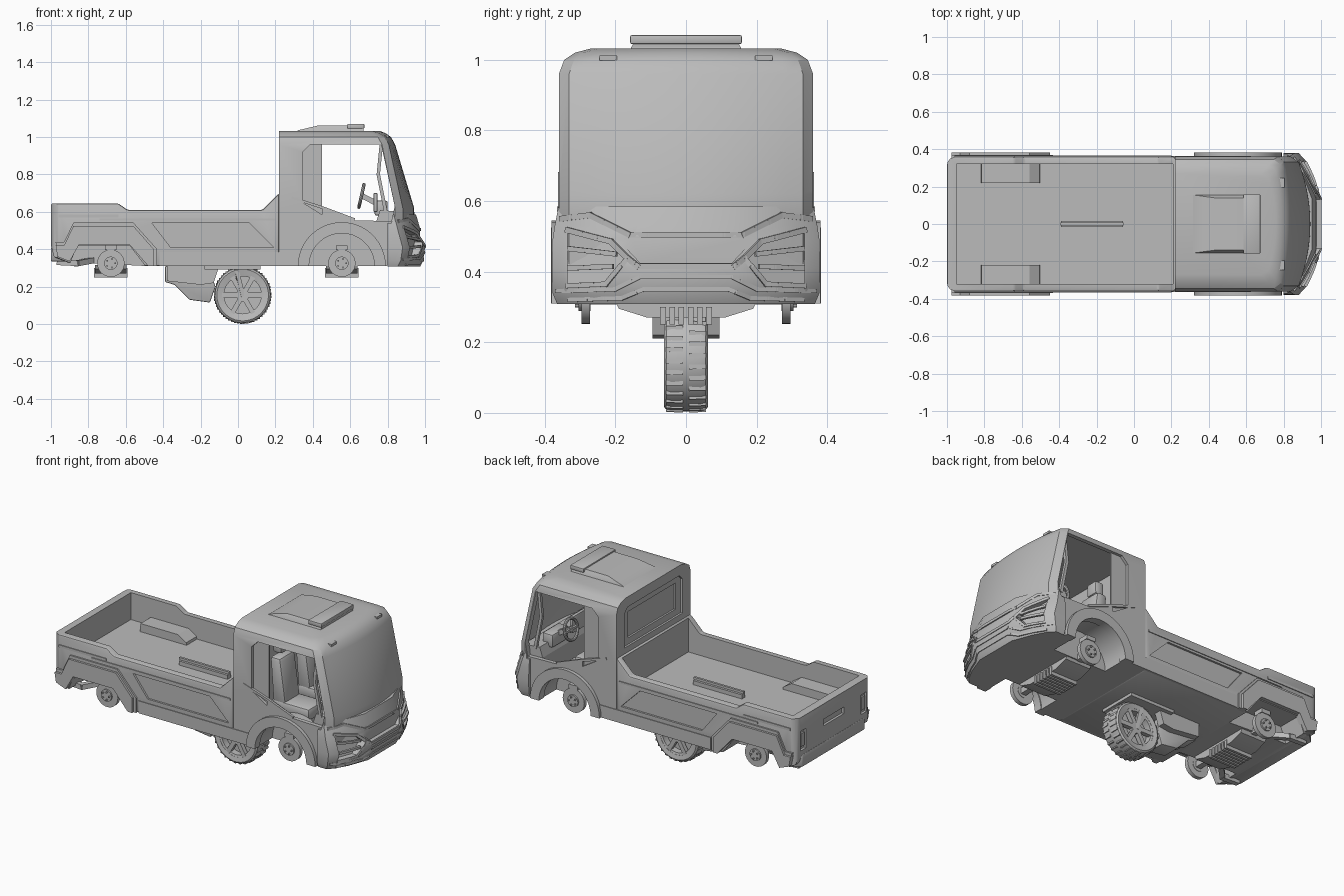
import bpy, bmesh, math
from mathutils import Vector, Matrix

if "Cube" in bpy.data.objects:
    bpy.data.objects.remove(bpy.data.objects["Cube"])

grey = bpy.data.materials.new("plain_grey")
grey.use_nodes = True
grey.diffuse_color = (0.5, 0.5, 0.5, 1)
grey.node_tree.nodes["Principled BSDF"].inputs["Base Color"].default_value = (0.5, 0.5, 0.5, 1)
parts = []


def finish(name, bm, bevel=0):
    bmesh.ops.recalc_face_normals(bm, faces=bm.faces)
    if bevel:
        bmesh.ops.bevel(bm, geom=bm.edges[:], offset=bevel, segments=2, affect='EDGES', profile=0.5)
    me = bpy.data.meshes.new(name)
    bm.to_mesh(me)
    bm.free()
    ob = bpy.data.objects.new(name, me)
    bpy.context.scene.collection.objects.link(ob)
    me.materials.append(grey)
    parts.append(ob)
    return ob


def skin(name, rings, bevel=0, closed=False):
    """Join equal rings of points into a skin, capped at both ends."""
    bm = bmesh.new()
    vs = [[bm.verts.new(p) for p in r] for r in rings]
    n = len(vs[0])
    pairs = list(zip(vs, vs[1:])) + ([(vs[-1], vs[0])] if closed else [])
    for a, b in pairs:
        for i in range(n):
            bm.faces.new((a[i], a[(i + 1) % n], b[(i + 1) % n], b[i]))
    if not closed:
        bm.faces.new(vs[0])
        bm.faces.new(vs[-1])
    return finish(name, bm, bevel)


def prism(name, pts, axis, a, b, bevel=0):
    put = {'x': lambda p, d: (d, p[0], p[1]), 'y': lambda p, d: (p[0], d, p[1]),
           'z': lambda p, d: (p[0], p[1], d)}[axis]
    return skin(name, [[put(p, d) for p in pts] for d in (a, b)], bevel)


def box(name, x0, x1, y0, y1, z0, z1, bevel=0):
    return prism(name, [(x0, y0), (x1, y0), (x1, y1), (x0, y1)], 'z', z0, z1, bevel)


def circle(cx, cz, r, n=32, a0=0, a1=2 * math.pi):
    return [(cx + r * math.cos(a0 + (a1 - a0) * i / n), cz + r * math.sin(a0 + (a1 - a0) * i / n))
            for i in range(n)]


def rod(name, p, q, w):
    """Square bar between two points."""
    p, q = Vector(p), Vector(q)
    rot = (q - p).to_track_quat('Z', 'Y').to_matrix().to_4x4()
    bm = bmesh.new()
    bmesh.ops.create_cube(bm, size=1, matrix=Matrix.Translation((p + q) / 2) @ rot
                          @ Matrix.Diagonal((w, w, (q - p).length + w * 0.6, 1)))
    return finish(name, bm)


def lathe(name, profile, cx, cz, steps=40):
    """Turn a closed (radius, y) profile about a crosswise axle."""
    turn = [2 * math.pi * i / steps for i in range(steps)]
    return skin(name, [[(cx + r * math.cos(t), y, cz + r * math.sin(t)) for r, y in profile]
                       for t in turn], closed=True)


def cut(ob, cutter):
    cutter.hide_render = True
    m = ob.modifiers.new("cut", 'BOOLEAN')
    m.object, m.operation, m.solver = cutter, 'DIFFERENCE', 'EXACT'
    bpy.context.view_layer.update()
    me = bpy.data.meshes.new_from_object(ob.evaluated_get(bpy.context.evaluated_depsgraph_get()))
    ob.modifiers.clear()
    ob.data = me
    parts.remove(cutter)
    bpy.data.objects.remove(cutter)


# Load bed: hollowed tray with stepped rim, wheel wells and side recesses
WELL = [(-.91, .29), (-.86, .42), (-.58, .42), (-.48, .29)]
bed = prism("load_bed", [(-.9, .325), (-.985, .36), (-1, .42), (-1, .645), (-.64, .645), (-.59, .61),
                         (.13, .61), (.22, .7), (.22, .31), (-.48, .31), (-.78, .325)], 'y', -.36, .36, .01)
cut(bed, box("tray", -.95, .208, -.32, .32, .48, .8))
for s in (1, -1):
    cut(bed, prism("corner", [(-1.1, s * .4), (-1.1, s * .315), (-1, s * .315), (-.995, s * .335),
                              (-.982, s * .35), (-.955, s * .361), (-.955, s * .4)], 'z', .2, .8))
    cut(bed, prism("well", WELL, 'y', s * .21, s * .5))
    cut(bed, prism("recess", [(-.46, .54), (.06, .54), (.19, .41), (-.36, .41)], 'y', s * .348, s * .4))
    cut(bed, box("tail_recess", -1.1, -.985, s * .265, s * .32, .44, .56))
    box("tail_lamp", -.995, -.97, s * .275, s * .31, .46, .54)
    prism("wheel_housing", [(-.82, .47), (-.815, .53), (-.56, .53), (-.505, .495), (-.5, .47)],
          'y', s * .22, s * .33)
    for name, grow, y in (("rear_flare_step", .018, .37), ("rear_flare", 0, .383)):
        prism(name, [(-.965, .36), (-.975, .42 + grow), (-.93, .42 + grow), (-.88, .525 + grow),
                     (-.56, .525 + grow), (-.45 + grow, .4), (-.45 + grow, .31), (-.48, .31), (-.58, .425),
                     (-.85, .425), (-.9, .335)], 'y', s * .345, s * y)
    box("upper_side_trim", -.96, -.64, s * .355, s * .365, .57, .585)
    box("lower_side_trim", -.74, .2, s * .355, s * .365, .553, .565)
    box("side_step", -.42, .36, s * .35, s * .364, .31, .385)
    rod("exhaust", (-.96, s * .28, .33), (-.86, s * .28, .325), .03)
    rod("exhaust_bend", (-.86, s * .28, .325), (-.78, s * .2, .34), .03)
cut(bed, box("handle_recess", -1.1, -.985, -.1, .1, .51, .55))
box("tail_trim", -1.0, -.98, -.31, .31, .575, .585)
prism("rear_bumper", [(-1, -.3), (-.95, -.345), (-.92, -.345), (-.92, .345), (-.95, .345), (-1, .3)],
      'z', .335, .41, .006)


# Floor rail on the tray
box("floor_rail", -.39, -.06, -.016, .016, .475, .505)
rod("rail_slide", (-.39, 0, .515), (-.06, 0, .515), .014)


# Cab: lofted shell with a curved windscreen and turned-back corner posts
def cab_ring(z, w, xf, xc, back):
    ys = [.92 * w * (i / 7 - 1) for i in range(15)]
    return ([(back, -w, z), (xc - .03, -w, z)] + [(xf - (xf - xc) * (y / w) ** 2, y, z) for y in ys]
            + [(xc - .03, w, z), (back, w, z)])


LEVELS = [(.31, .36, .93, .85), (.56, .36, .943, .87), (.62, .36, .942, .87), (.96, .36, .84, .8),
          (1.0, .345, .818, .778), (1.02, .315, .79, .75), (1.032, .27, .76, .71)]
cab = skin("cab_shell", [cab_ring(*l, .22) for l in LEVELS])
INNER = [(.36, .335, .9, .83)] + [(z, .335, f - .03, c - .02) for z, w, f, c in LEVELS[1:4]]
cut(cab, skin("cabin_space", [cab_ring(*l, .255) for l in INNER + [(1.0, .3, .77, .73)]]))
cut(cab, prism("doorway", [(.45, .96), (.765, .96), (.838, .63), (.82, .55), (.62, .555), (.45, .625)],
               'y', -.5, .5))
AX = .555
for s in (1, -1):
    cut(cab, prism("front_well", circle(AX, .31, .185), 'y', s * .2, s * .5))
    cut(cab, prism("pillar_recess", [(.45, .96), (.385, .96), (.345, .92), (.345, .65), (.45, .585)],
                   'y', s * .343, s * .4))
cut(cab, prism("rear_window", [(-.28, .73), (.28, .73), (.28, .94), (.25, .97), (-.25, .97), (-.28, .94)],
               'x', .1, .232))
cut(cab, box("rear_pane", .1, .243, -.23, .23, .77, .93))
for s in (1, -1):
    for name, r0, r1, y0, y1 in (("front_flare", .175, .235, .33, .381), ("well_liner", .18, .195, .2, .35)):
        outer = circle(AX, .31, r1, 24, 0, math.pi * 25 / 24)[:25] + [(AX - r1, .31)]
        inner = circle(AX, .31, r0, 24, 0, math.pi * 25 / 24)[:24] + [(AX - r0, .31)]
        prism(name, outer + inner[::-1], 'y', s * y0, s * y1)
    prism("well_wall", circle(AX, .31, .19, 24, 0, math.pi) + [(AX - .19, .31)], 'y', s * .19, s * .205)
    rod("door_sill_trim", (.29, s * .356, .675), (.46, s * .356, .62), .014)
    rod("door_sill_trim_front", (.46, s * .356, .62), (.62, s * .356, .56), .014)
    rod("window_post", (.765, s * .325, .95), (.75, s * .325, .8), .018)
    rod("window_post_low", (.75, s * .325, .8), (.79, s * .325, .6), .018)
    box("marker_lamp", .76, .805, s * .195, s * .245, .998, 1.012)

# Roof fairing and light bar
skin("roof_fairing", [[(x, y, z) for x, y in ((a, -w), (b, -w), (b, w), (a, w))]
                      for z, a, b, w in ((1.02, .3, .67, .16), (1.036, .32, .67, .155), (1.062, .43, .66, .14))])
box("light_bar", .585, .675, -.158, .158, 1.045, 1.07, .004)
box("light_bar_base", .59, .67, -.15, .15, 1.025, 1.05)

# Cab interior
for s in (1, -1):
    box("seat_base", .36, .6, s * .06, s * .19, .37, .47)
    box("seat_cushion", .36, .62, s * .04, s * .2, .47, .545, .018)
    prism("seat_back", [(.37, .52), (.46, .52), (.42, .8), (.35, .8)], 'y', s * .045, s * .195, .02)
    box("headrest", .345, .405, s * .08, s * .16, .81, .89, .015)
prism("dashboard", [(.86, .38), (.78, .4), (.74, .55), (.76, .61), (.87, .6)], 'y', -.33, .33)
box("dash_binnacle", .73, .8, .09, .25, .58, .66, .01)
box("dash_screen", .725, .745, -.07, .06, .6, .7, .004)
bpy.ops.mesh.primitive_torus_add(location=(.66, .17, .685), rotation=(0, -1.35, 0), major_radius=.062,
                                 minor_radius=.009, major_segments=24, minor_segments=8)
wheel = bpy.context.object
wheel.name = "steering_wheel"
wheel.data.materials.append(grey)
parts.append(wheel)
rod("steering_column", (.665, .17, .685), (.77, .17, .63), .028)
rod("steering_spoke", (.66, .11, .685), (.66, .23, .685), .014)

# Front bumper: wrapped nose, headlamp recesses and raised bars
NOSE = [(.308, .975, .365), (.34, .99, .378), (.41, 1.0, .38), (.49, .978, .378), (.53, .968, .372),
        (.585, .952, .361)]
WRAP = [(0, 0), (.37, 0), (.7, .045), (.9, .085), (1, .12)]


def lerp(t, table, k):
    for a, b in zip(table, table[1:]):
        if t <= b[0]:
            return a[k] + (b[k] - a[k]) * max(0, t - a[0]) / (b[0] - a[0])
    return table[-1][k]


def front(y, z):
    return Vector((lerp(z, NOSE, 1) - lerp(abs(y) / lerp(z, NOSE, 2), WRAP, 1), y, z))


rings = []
for z, xf, w in NOSE:
    half = [(xf - d, w * t, z) for t, d in WRAP[1:]] + [(.8, w, z)]
    rings.append([(x, -y, z) for x, y, z in half[::-1]] + half)
nose = skin("front_bumper", rings)
cut(nose, box("cabin_clearance", .5, .85, -.335, .335, .36, .7))
cut(nose, prism("doorway_clearance", [(.7, .7), (.82, .7), (.842, .62), (.82, .54), (.7, .54)], 'y', -.5, .5))
for s in (1, -1):
    lamp = [(.335, .51), (.2, .475), (.175, .44), (.225, .37), (.335, .365)]
    cut(nose, skin("lamp_recess", [[front(s * y, z) + Vector((d, 0, 0)) for y, z in lamp] for d in (-.035, .1)]))
cut(nose, prism("grille_recess", [(-.2, .5), (.2, .5), (.13, .425), (-.13, .425)], 'x', .972, 1.1))
LINES = {"brow": ([(.35, .55), (.27, .56), (.16, .505), (.0, .505)], .016),
         "lamp_bar": ([(.335, .518), (.21, .485), (.165, .44), (.135, .415), (0, .415)], .016),
         "lamp_lower_bar": ([(.165, .44), (.225, .365), (.335, .36)], .014),
         "lamp_fin_upper": ([(.33, .465), (.2, .45)], .014),
         "lamp_fin_lower": ([(.33, .41), (.21, .415)], .014),
         "bumper_bar": ([(.365, .345), (.2, .35), (.13, .385), (0, .385)], .012),
         "chin_bar": ([(.33, .32), (.18, .325), (.12, .35), (0, .35)], .012)}
for name, (pts, w) in LINES.items():
    for s in (1, -1):
        for a, b in zip(pts, pts[1:]):
            a, b = Vector(a), Vector(b)
            for k in range(3):
                p, q = [front(s * v.x, v.y) - Vector((w * .2, 0, 0))
                        for v in (a.lerp(b, k / 3), a.lerp(b, (k + 1) / 3))]
                rod(name, p, q, w)

# Hubs, brake discs, axles and ribbed drive units
for cx in (-.68, AX):
    prism("drive_mount", [(-.2, .315), (-.19, .295), (-.11, .27), (.11, .27), (.19, .295), (.2, .315)],
          'x', cx - .085, cx + .085)
    for i in range(6):
        y = -.065 + i * .026
        box("cooling_rib", cx - .09, cx + .09, y - .008, y + .008, .25, .3)
    for s in (1, -1):
        rod("half_axle", (cx, s * .1, .325), (cx, s * .28, .325), .035)
        prism("brake_disc", circle(cx, .325, .073), 'y', s * .272, s * .296)
        prism("hub", circle(cx, .325, .036, 20), 'y', s * .27, s * .305)
        for px, pz in circle(cx, .325, .024, 5):
            prism("wheel_stud", circle(px, pz, .005, 6), 'y', s * .3, s * .315)
        box("damper_mount", cx - .03, cx + .03, s * .24, s * .3, .395, .42)

# Central wheel: tyre with lugs, spoked rim, swing arm and bracket
WX, WZ, R = .025, .155, .151
lathe("tyre", [(.112, -.056), (.138, -.062), (.148, -.055), (R, -.042), (R, .042), (.148, .055),
               (.138, .062), (.112, .056)], WX, WZ)
lathe("rim", [(.1, -.052), (.116, -.056), (.116, .056), (.1, .052)], WX, WZ)
lathe("rim_web", [(.01, -.012), (.104, -.012), (.104, .012), (.01, .012)], WX, WZ)
prism("wheel_hub", circle(WX, WZ, .035, 20), 'y', -.055, .055)
for i in range(28):
    t = 2 * math.pi * i / 28
    for s in (1, -1):
        u = t + s * .055
        c, d = math.cos(u), math.sin(u)
        rod("tread_lug", (WX + c * .148, s * .012, WZ + d * .148), (WX + c * .146, s * .052, WZ + d * .146), .013)
for i in range(6):
    c, d = math.cos(i * math.pi / 3), math.sin(i * math.pi / 3)
    for s in (1, -1):
        rod("spoke", (WX + c * .03, s * .042, WZ + d * .03), (WX + c * .105, s * .042, WZ + d * .105), .026)
prism("swing_arm", [(-.39, .31), (-.39, .225), (-.34, .21), (-.26, .13), (-.15, .115), (-.12, .2), (-.16, .31)],
      'y', -.055, .055, .006)
for s in (1, -1):
    prism("arm_cheek", [(-.38, .31), (-.38, .23), (-.2, .21), (-.13, .22), (-.1, .31)], 'y', s * .05, s * .095)
    rod("wheel_strut", (WX, s * .045, WZ), (-.01, s * .05, .3), .022)
box("wheel_mount_plate", -.18, .12, -.12, .12, .292, .312)

# Shared colour and crisp smooth shading
for ob in parts:
    ob.data.materials.clear()
    ob.data.materials.append(grey)
    ob.select_set(True)
bpy.context.view_layer.objects.active = bed
bpy.ops.object.shade_smooth_by_angle(angle=math.radians(28))
